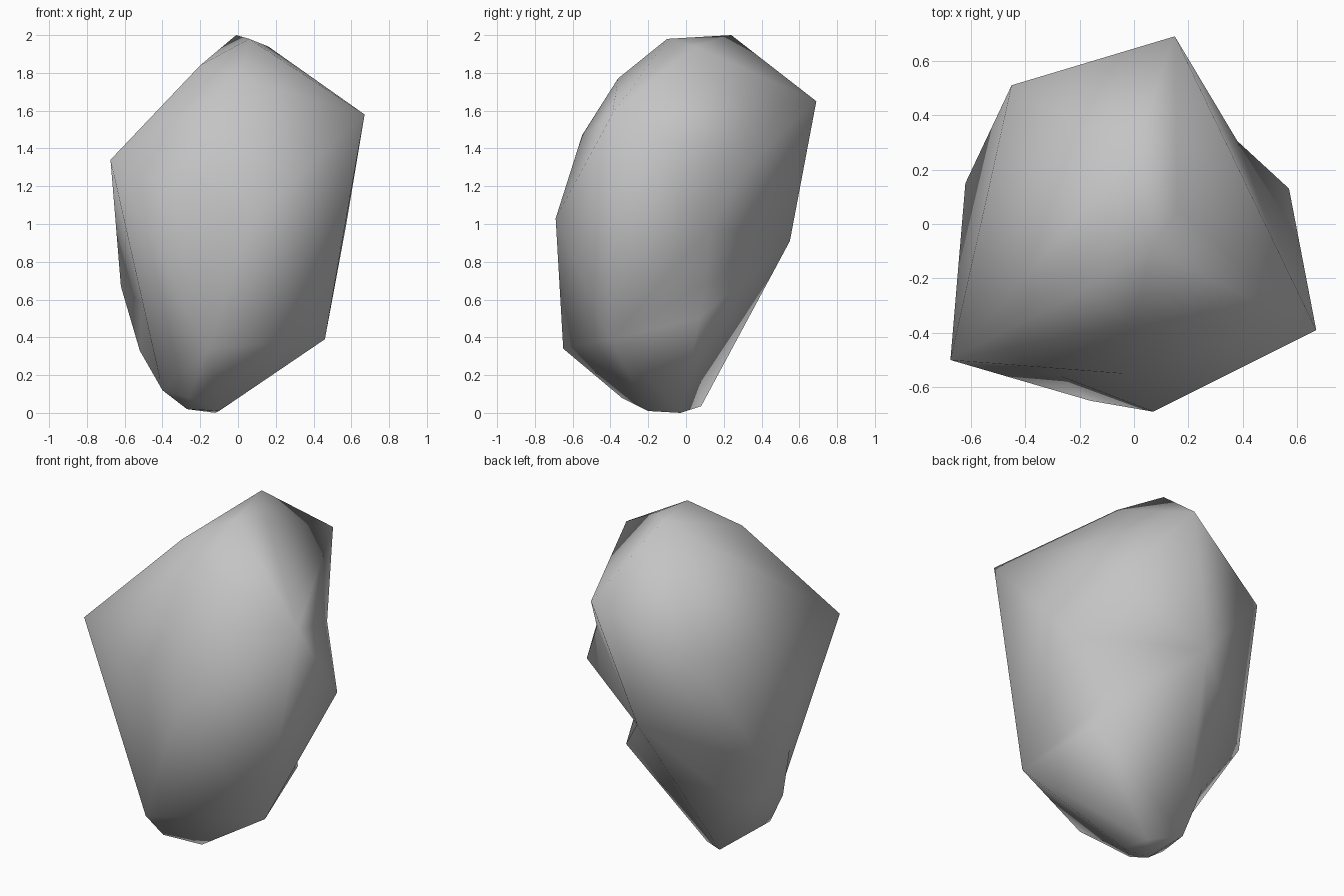
import bpy
import bmesh
from mathutils import Vector
from mathutils.geometry import intersect_point_line

default_cube = bpy.data.objects.get("Cube")
if default_cube:
    bpy.data.objects.remove(default_cube, do_unlink=True)

# Corners of the boulder, grouped from top to bottom
crown = [(-.01, .24, 2), (.06, -.1, 1.98), (.16, .05, 1.94),
         (-.2, -.25, 1.84), (0, -.36, 1.77)]
shoulder = [(.15, .69, 1.65), (.67, -.39, 1.58), (-.04, -.55, 1.47),
            (-.675, -.5, 1.34), (-.45, .51, 1.36)]
girdle = [(.07, -.69, 1.03), (.57, .13, .98), (-.06, .55, .91),
          (-.62, .15, .67), (.35, .07, .5)]
foot = [(.46, -.4, .39), (-.16, -.65, .34), (-.52, -.18, .33),
        (-.4, -.23, .12), (-.26, -.34, .08), (-.28, .08, .035),
        (-.27, -.2, .02), (-.1, -.2, .01), (-.12, -.03, 0)]

# Hollows: a point on a ridge, and where the ridge is pressed in to
hollows = [((.36, .41, 1.31), (.38, .305, 1.29)),
           ((.46, .1, .74), (.28, .1, .68)),
           ((-.45, .11, .35), (-.4, .1, .36)),
           ((-.56, -.26, .58), (-.51, -.26, .58)),
           ((-.3, -.6, 1.18), (-.27, -.56, 1.15))]


def make_material(name, colour):
    material = bpy.data.materials.new(name)
    material.use_nodes = True
    material.diffuse_color = colour
    shader = material.node_tree.nodes["Principled BSDF"]
    shader.inputs["Base Color"].default_value = colour
    shader.inputs["Roughness"].default_value = 0.9
    return material


def press_hollow(bm, on_ridge, pressed):
    """Split the ridge nearest to a point and pull the new corner inward."""
    point = Vector(on_ridge)

    def distance(edge):
        start, end = (v.co for v in edge.verts)
        nearest, along = intersect_point_line(point, start, end)
        if not 0 < along < 1:
            nearest = start if along <= 0 else end
        return (nearest - point).length

    ridge = min(bm.edges, key=distance)
    opposite = [(face, vert) for face in ridge.link_faces
                for vert in face.verts if vert not in ridge.verts]
    corner = bmesh.utils.edge_split(ridge, ridge.verts[0], 0.5)[1]
    for face, vert in opposite:
        bmesh.utils.face_split(face, corner, vert)
    corner.co = pressed


# Wrap the corners in a faceted skin
bm = bmesh.new()
for corner in crown + shoulder + girdle + foot:
    bm.verts.new(corner)
bmesh.ops.convex_hull(bm, input=bm.verts[:])
loose = [v for v in bm.verts if not v.link_faces]
bmesh.ops.delete(bm, geom=loose, context="VERTS")
bmesh.ops.triangulate(bm, faces=bm.faces[:])
for on_ridge, pressed in hollows:
    press_hollow(bm, on_ridge, pressed)
bmesh.ops.recalc_face_normals(bm, faces=bm.faces[:])

# Smooth shading over the whole stone
for face in bm.faces:
    face.smooth = True
mesh = bpy.data.meshes.new("boulder")
bm.to_mesh(mesh)
bm.free()
mesh.materials.append(make_material("stone grey", (.55, .55, .55, 1)))
boulder = bpy.data.objects.new("boulder", mesh)
bpy.context.collection.objects.link(boulder)
